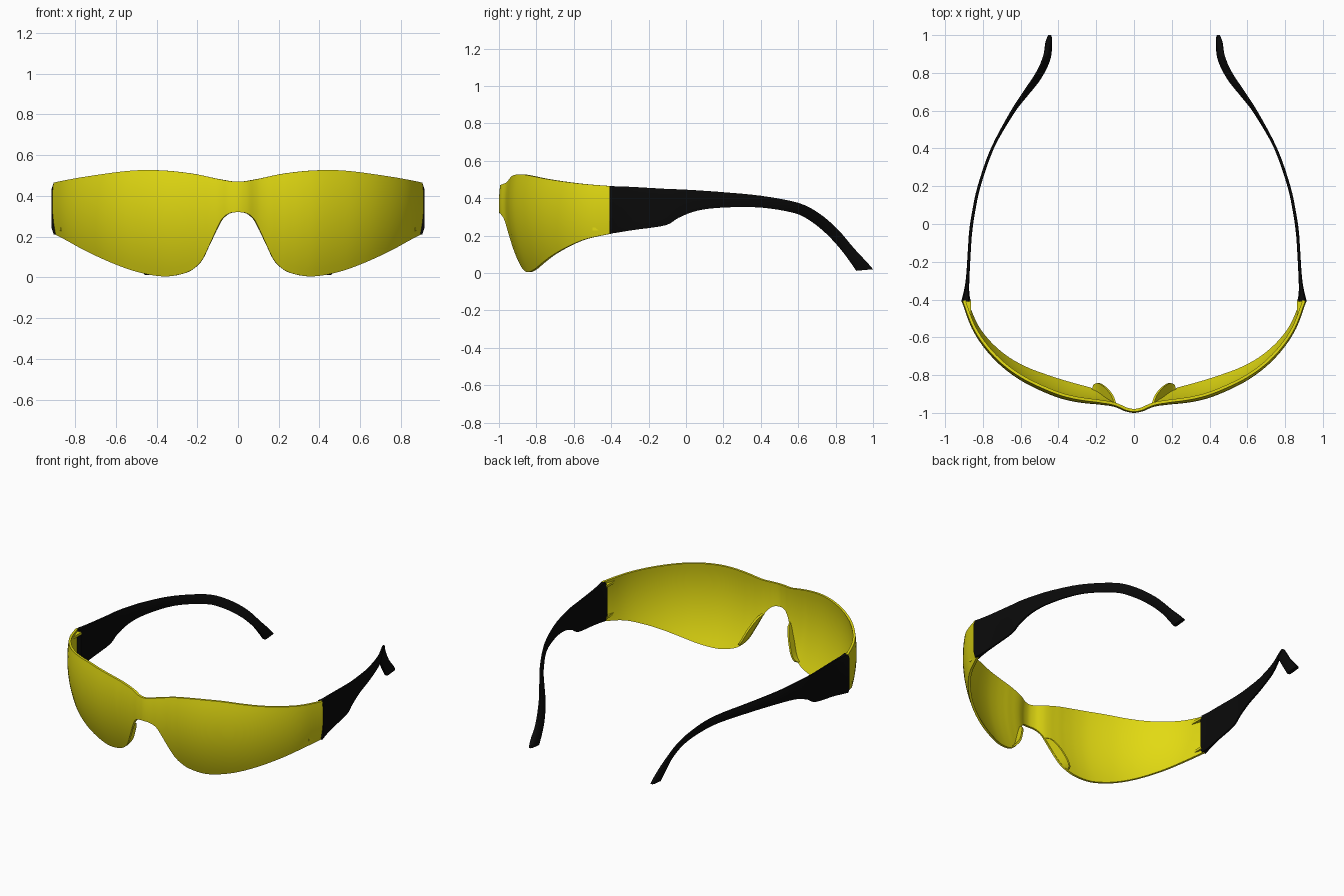
import bpy
import bmesh
import math
from mathutils import Vector

cube = bpy.data.objects.get("Cube")
if cube:
    bpy.data.objects.remove(cube, do_unlink=True)


def make_material(name, color, roughness):
    mat = bpy.data.materials.new(name)
    mat.use_nodes = True
    mat.diffuse_color = color
    shader = mat.node_tree.nodes["Principled BSDF"]
    shader.inputs["Base Color"].default_value = color
    shader.inputs["Roughness"].default_value = roughness
    return mat


yellow = make_material("yellow_lens", (0.76, 0.70, 0.006, 1), 0.3)
black = make_material("black_plastic", (0.003, 0.003, 0.003, 1), 0.5)


def spline(rows, steps):
    """Smooth curve through rows of any dimension."""
    pts = [Vector(r) for r in rows]
    pts = [pts[0] * 2 - pts[1]] + pts + [pts[-1] * 2 - pts[-2]]
    out = []
    for a, b, c, d in zip(pts, pts[1:], pts[2:], pts[3:]):
        for i in range(steps):
            t = i / steps
            out.append(b + (c - a) * (t / 2)
                       + (a * 2 - b * 5 + c * 4 - d) * (t * t / 2)
                       + (b * 3 - a - c * 3 + d) * (t ** 3 / 2))
    return out + [pts[-2]]


def loft(name, rings, mat, angle=40):
    """Skin closed rings of points and cap both ends."""
    bm = bmesh.new()
    loops = [[bm.verts.new(p) for p in ring] for ring in rings]
    for one, two in zip(loops, loops[1:]):
        for i in range(len(one)):
            bm.faces.new((one[i - 1], one[i], two[i], two[i - 1]))
    bm.faces.new(loops[0])
    bm.faces.new(loops[-1])
    bmesh.ops.recalc_face_normals(bm, faces=bm.faces)
    mesh = bpy.data.meshes.new(name)
    bm.to_mesh(mesh)
    bm.free()
    mesh.materials.append(mat)
    obj = bpy.data.objects.new(name, mesh)
    bpy.context.collection.objects.link(obj)
    bpy.ops.object.select_all(action="DESELECT")
    obj.select_set(True)
    bpy.context.view_layer.objects.active = obj
    bpy.ops.object.shade_smooth_by_angle(angle=math.radians(angle))
    return obj


# Half of the wraparound lens: x, y, lower edge, upper edge
half_lens = [
    (0, -1, .32, .47), (.045, -.992, .314, .473), (.08, -.977, .288, .479),
    (.105, -.968, .243, .484), (.135, -.962, .178, .491),
    (.17, -.958, .105, .499), (.205, -.954, .058, .506),
    (.25, -.95, .028, .513), (.32, -.94, .01, .521), (.4, -.92, .005, .526),
    (.5, -.88, .02, .526), (.6, -.828, .05, .517), (.7, -.755, .092, .503),
    (.79, -.66, .138, .489), (.86, -.55, .18, .476), (.912, -.41, .21, .465),
]
mirrored = [(-x, y, b, t) for x, y, b, t in half_lens[:0:-1]]
columns = spline(mirrored + half_lens, 4)
THICK = 0.015
ROWS = 14


def lens_point(i, v, depth):
    """Point on the lens, curved vertically toward the wearer."""
    x, y, low, high = columns[i]
    ahead = columns[min(i + 1, len(columns) - 1)]
    tangent = ahead - columns[max(i - 1, 0)]
    inward = Vector((-tangent[1], tangent[0], 0)).normalized()
    z = low + (high - low) * v
    return Vector((x, y, z)) + inward * (depth + 0.62 * (z - 0.37) ** 2)


lens_rings = []
for i in range(len(columns)):
    outer = [lens_point(i, k / ROWS, 0) for k in range(ROWS + 1)]
    inner = [lens_point(i, k / ROWS, THICK) for k in range(ROWS, -1, -1)]
    lens_rings.append(outer + inner)
loft("lens", lens_rings, yellow)

# Temple arm: x, thickness, upper y and z, lower y and z
arm = spline([
    (.89, .05, -.41, .465, -.41, .21), (.887, .03, -.36, .463, -.36, .217),
    (.88, .018, -.28, .46, -.28, .23), (.87, .016, -.11, .45, -.11, .255),
    (.864, .016, -.03, .447, -.04, .295), (.85, .016, .06, .442, .06, .333),
    (.82, .016, .2, .432, .2, .35), (.75, .016, .4, .413, .4, .35),
    (.645, .016, .6, .375, .58, .32), (.575, .016, .71, .32, .67, .275),
    (.51, .016, .81, .235, .75, .21), (.47, .022, .9, .13, .82, .135),
    (.455, .03, .97, .055, .87, .07), (.447, .025, 1, .02, .91, .012),
], 4)
# Rounded cross-section: side offset, fraction of height
section = [(-.3, 0), (.3, 0), (.5, .12), (.5, .88),
           (.3, 1), (-.3, 1), (-.5, .88), (-.5, .12)]

for side, label in ((1, "left"), (-1, "right")):
    rings = []
    for x, width, y_top, z_top, y_low, z_low in arm:
        rings.append([(side * (x + s * width),
                       y_low + (y_top - y_low) * f,
                       z_low + (z_top - z_low) * f) for s, f in section])
    loft(label + "_temple_arm", rings, black, 50)

    # Nose pad: rounded flange behind the nose cutout
    edge = [i for i, c in enumerate(columns) if .095 < side * c[0] < .215]
    rings = []
    for n, i in enumerate(edge):
        depth = 0.01 + 0.055 * math.sqrt(math.sin(math.pi * n / (len(edge) - 1)) + 1e-6)
        base = lens_point(i, 0, THICK / 2)
        back = Vector((side * 0.15, 1, 0)) * depth
        wall = Vector((side * 0.011, 0, 0.005))
        rings.append([base, base + back, base + back + wall, base + wall])
    loft(label + "_nose_pad", rings, yellow)

    # Hinge lugs: small wedges at the top and bottom of the lens end
    wedge = [(.864, -.5), (.864, -.405), (.892, -.405), (.872, -.5)]
    for place, z in (("upper", .435), ("lower", .228)):
        rings = [[(side * x, y, z + h) for x, y in wedge] for h in (0, .016)]
        loft(f"{label}_{place}_hinge_lug", rings, yellow, 30)
